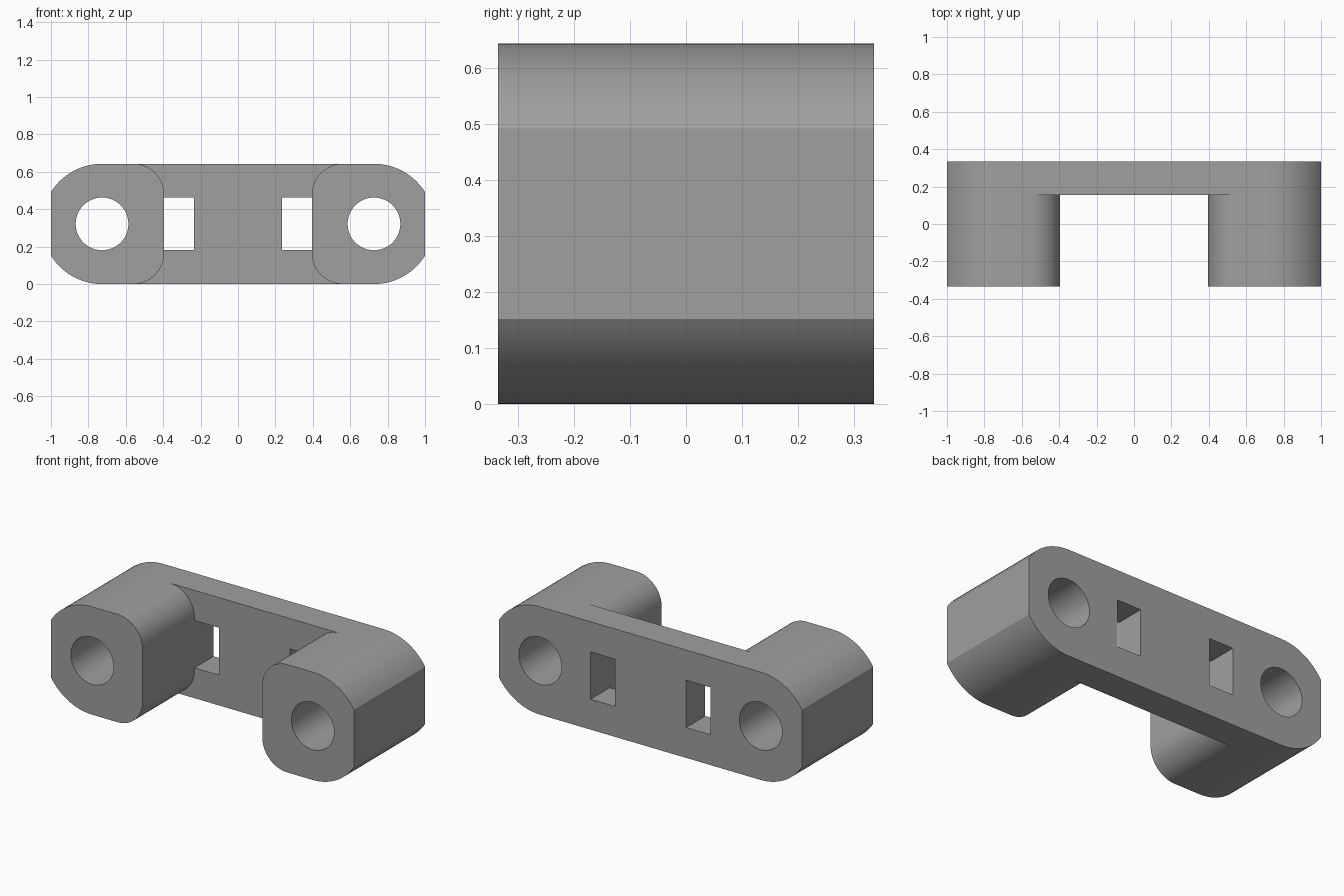
import bpy, bmesh, math

if "Cube" in bpy.data.objects:
    bpy.data.objects.remove(bpy.data.objects["Cube"])

W, H, D = 1.0, 0.643, 0.335        # half width, height, half depth
CZ = H / 2
HOLE_X, PLATE_Y, BOSS_IN, FILLET = 0.727, 0.155, 0.395, 0.165

grey = bpy.data.materials.new("grey plastic")
grey.diffuse_color = (0.35, 0.35, 0.35, 1)
grey.use_nodes = True
grey.node_tree.nodes["Principled BSDF"].inputs["Base Color"].default_value = grey.diffuse_color


def arc(cx, cz, r, a0, a1, n):
    """Points on an arc, angles in degrees."""
    return [(cx + r * math.cos(math.radians(a0 + (a1 - a0) * i / n)),
             cz + r * math.sin(math.radians(a0 + (a1 - a0) * i / n))) for i in range(n + 1)]


def extrude(name, pts, y0, y1):
    """Extrude an x-z profile along y."""
    bm = bmesh.new()
    face = bm.faces.new([bm.verts.new((x, y0, z)) for x, z in pts])
    new = bmesh.ops.extrude_face_region(bm, geom=[face])["geom"]
    bmesh.ops.translate(bm, vec=(0, y1 - y0, 0),
                        verts=[v for v in new if isinstance(v, bmesh.types.BMVert)])
    bmesh.ops.recalc_face_normals(bm, faces=bm.faces)
    mesh = bpy.data.meshes.new(name)
    bm.to_mesh(mesh)
    bm.free()
    mesh.materials.append(grey)
    obj = bpy.data.objects.new(name, mesh)
    bpy.context.collection.objects.link(obj)
    return obj


# Body outline: rounded ends with a flat cut at the extremes
cut = math.degrees(math.acos((W - HOLE_X) / CZ))
right = arc(HOLE_X, CZ, CZ, -90, -cut, 14) + arc(HOLE_X, CZ, CZ, cut, 90, 14)
body = extrude("bracket_body", right + [(-x, 2 * CZ - z) for x, z in right], -D, D)

# Channel between the two bosses, flaring around their rounded inner corners
fx = BOSS_IN + FILLET
side = ([(fx, -0.1)] + arc(fx, FILLET, FILLET, 270, 180, 16)
        + arc(fx, H - FILLET, FILLET, 180, 90, 16) + [(fx, H + 0.1)])
cutters = [extrude("channel_cutter", side + [(-x, H - z) for x, z in side], -D - 0.1, PLATE_Y)]

# Bolt holes and rectangular slots
for s, tag in ((-1, "left"), (1, "right")):
    cutters.append(extrude(tag + "_hole_cutter",
                           arc(s * HOLE_X, CZ, 0.141, 0, 360, 48)[:-1], -D - 0.1, D + 0.1))
    x0, x1 = s * 0.235, s * BOSS_IN
    cutters.append(extrude(tag + "_slot_cutter",
                           [(x0, 0.181), (x1, 0.181), (x1, 0.463), (x0, 0.463)],
                           PLATE_Y - 0.1, D + 0.1))

for c in cutters:
    mod = body.modifiers.new(c.name, "BOOLEAN")
    mod.operation, mod.solver, mod.object = "DIFFERENCE", "EXACT", c
    c.hide_render = True
    c.hide_set(True)

bpy.context.view_layer.objects.active = body
body.select_set(True)
for m in list(body.modifiers):
    bpy.ops.object.modifier_apply(modifier=m.name)
for c in cutters:
    bpy.data.objects.remove(c)
bpy.ops.object.shade_smooth_by_angle(angle=math.radians(30))
